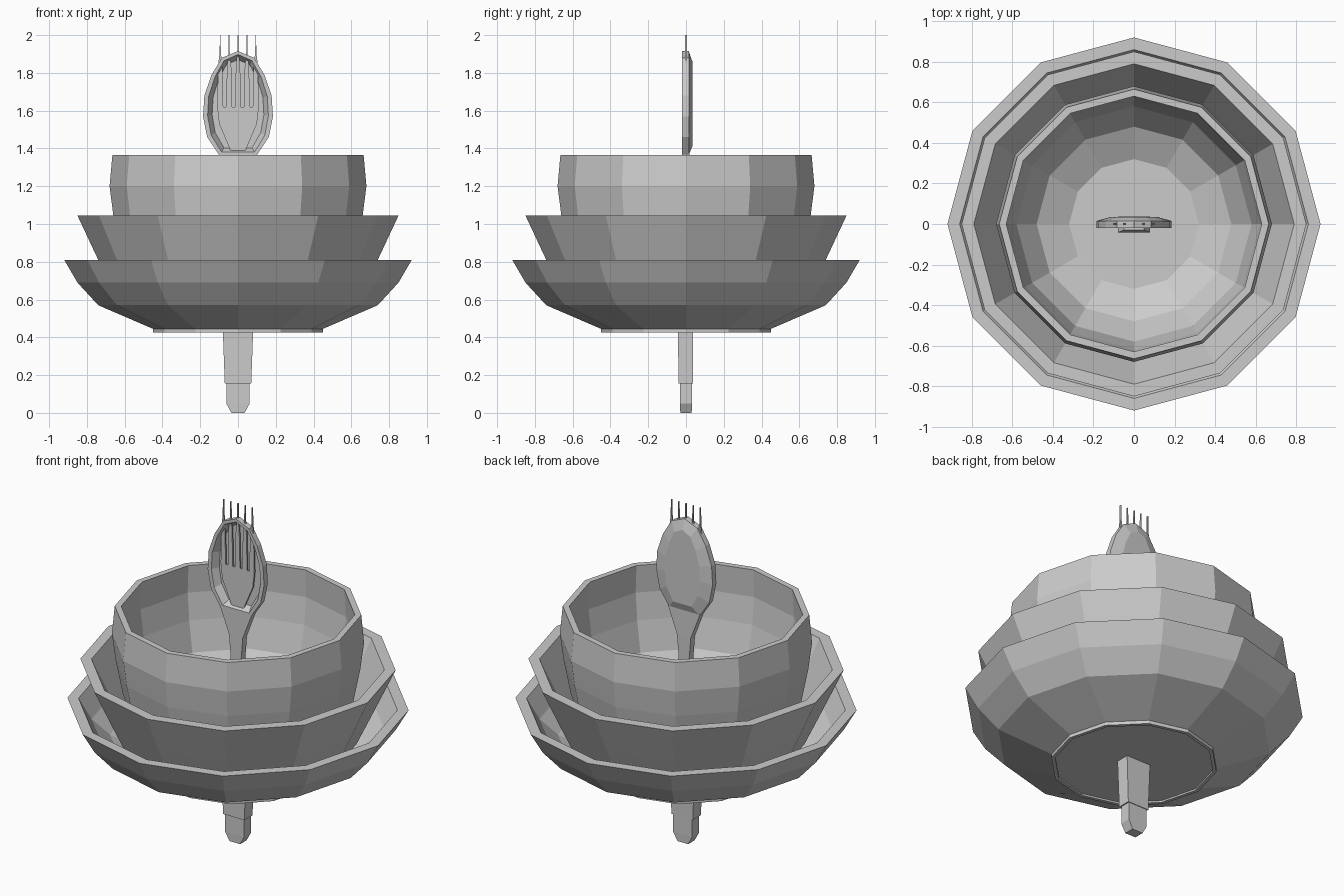
import bpy
import bmesh
from math import cos, sin, pi

cube = bpy.data.objects.get("Cube")
if cube:
    bpy.data.objects.remove(cube, do_unlink=True)

grey = bpy.data.materials.new("plain grey")
grey.use_nodes = True
GREY = (0.6, 0.6, 0.6, 1)
grey.diffuse_color = GREY
grey.node_tree.nodes["Principled BSDF"].inputs["Base Color"].default_value = GREY


def finish(name, bm):
    bmesh.ops.recalc_face_normals(bm, faces=bm.faces)
    mesh = bpy.data.meshes.new(name)
    bm.to_mesh(mesh)
    bm.free()
    mesh.materials.append(grey)
    obj = bpy.data.objects.new(name, mesh)
    bpy.context.collection.objects.link(obj)
    return obj


def loft(name, loops):
    """Skin a list of equal point loops and cap both ends."""
    bm = bmesh.new()
    rings = [[bm.verts.new(p) for p in loop] for loop in loops]
    n = len(rings[0])
    for a, b in zip(rings, rings[1:]):
        for i in range(n):
            j = (i + 1) % n
            bm.faces.new((a[i], a[j], b[j], b[i]))
    bm.faces.new(rings[0])
    bm.faces.new(rings[-1])
    return finish(name, bm)


def lathe(name, profile, sides=12):
    """Turn a radius/height profile into a faceted vessel."""
    angles = [2 * pi * i / sides for i in range(sides)]
    return loft(name, [[(r * cos(a), r * sin(a), z) for a in angles]
                       for r, z in profile])


def bar(name, sections):
    """Rectangular bar from (z, half width, front y, back y) sections."""
    return loft(name, [[(-w, f, z), (w, f, z), (w, b, z), (-w, b, z)]
                       for z, w, f, b in sections])


# Nested bowls: outside from the base up, then inside back down
lathe("large_bowl", [
    (0.43, 0.435), (0.43, 0.425), (0.45, 0.425), (0.45, 0.445),
    (0.74, 0.57), (0.85, 0.69), (0.92, 0.81),
    (0.86, 0.81), (0.79, 0.69), (0.69, 0.60), (0.42, 0.48)])
lathe("middle_bowl", [
    (0.40, 0.50), (0.64, 0.60), (0.74, 0.81), (0.85, 1.045),
    (0.79, 1.045), (0.68, 0.81), (0.60, 0.64), (0.38, 0.55)])
lathe("top_bowl", [
    (0.34, 0.60), (0.52, 0.69), (0.62, 0.84), (0.66, 1.045),
    (0.68, 1.20), (0.665, 1.365),
    (0.63, 1.365), (0.64, 1.20), (0.62, 1.045), (0.58, 0.87),
    (0.48, 0.73), (0.32, 0.65)])

# Spoon bowl: one egg outline repeated at several scales and depths
half = [(0.085, 1.88), (0.14, 1.79), (0.178, 1.68), (0.185, 1.57),
        (0.163, 1.46), (0.10, 1.365)]
egg = [(0, 1.915)] + half + [(-x, z) for x, z in reversed(half)]
MID = 1.62


def egg_loop(scale, y, stretch=None):
    return [(x * scale, y, MID + (z - MID) * (stretch or scale)) for x, z in egg]


loft("spoon_bowl", [
    egg_loop(0.62, 0.035, 0.8), egg_loop(1, 0.015), egg_loop(1, -0.02),
    egg_loop(0.87, -0.02, 0.94), egg_loop(0.74, 0.02, 0.85)])

# Spoon neck and handle
bar("spoon_neck", [(0.6, 0.045, -0.02, 0.02), (1.1, 0.035, -0.02, 0.02),
                   (1.22, 0.045, -0.02, 0.02), (1.375, 0.105, -0.02, 0.018)])
bar("upper_handle", [(0.155, 0.07, -0.04, 0.036), (0.43, 0.08, -0.042, 0.038),
                     (0.75, 0.08, -0.042, 0.038), (0.8, 0.05, -0.03, 0.03)])
bar("lower_handle", [(0, 0.035, -0.03, 0.03), (0.05, 0.062, -0.032, 0.032),
                     (0.2, 0.062, -0.032, 0.032)])

# Fork lying in the spoon: five tapering tines on a flared plate
outline = [(-0.03, 1.10), (-0.04, 1.39), (-0.10, 1.53)]
for i in range(-2, 3):
    c = i * 0.047
    outline += [(c - 0.016, 1.62), (c - 0.011, 1.84), (c - 0.003, 1.91), (c - 0.002, 2.0),
                (c + 0.002, 2.0), (c + 0.003, 1.91), (c + 0.011, 1.84), (c + 0.016, 1.62)]
outline += [(0.10, 1.53), (0.04, 1.39), (0.03, 1.10)]
loft("fork", [[(x, y, z) for x, z in outline] for y in (-0.005, 0.005)])
